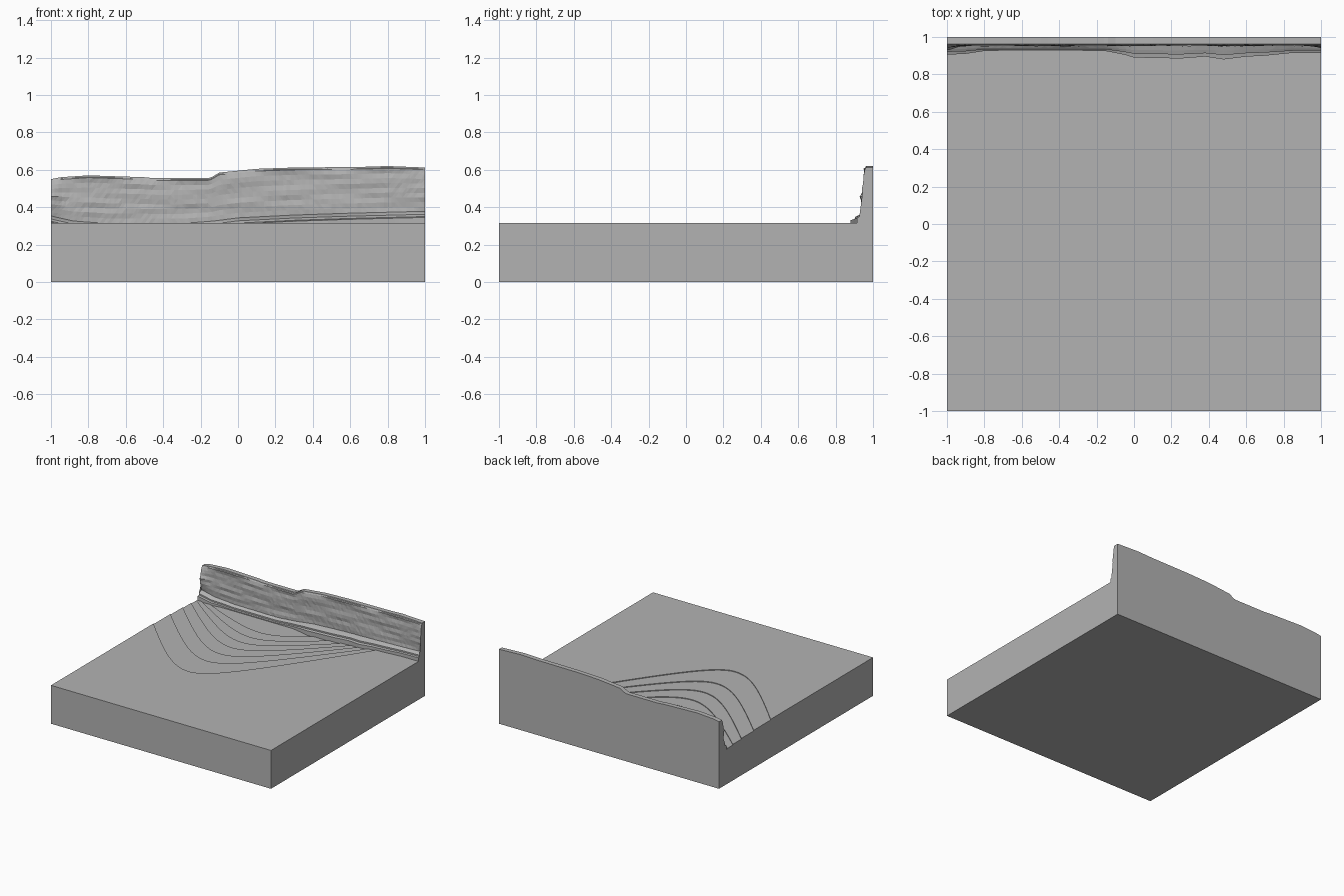
import bpy, bmesh, math, random

random.seed(4)
cube = bpy.data.objects.get("Cube")
if cube:
    bpy.data.objects.remove(cube, do_unlink=True)

stone = bpy.data.materials.new("stone_grey")
stone.use_nodes = True
GREY = (0.45, 0.45, 0.45, 1)
stone.diffuse_color = GREY
stone.node_tree.nodes["Principled BSDF"].inputs["Base Color"].default_value = GREY

GROUND = 0.315


def finish(name, bm):
    bmesh.ops.recalc_face_normals(bm, faces=bm.faces[:])
    mesh = bpy.data.meshes.new(name)
    bm.to_mesh(mesh)
    bm.free()
    mesh.materials.append(stone)
    obj = bpy.data.objects.new(name, mesh)
    bpy.context.collection.objects.link(obj)
    return obj


def prism(name, outline, z0, z1):
    bm = bmesh.new()
    face = bm.faces.new([bm.verts.new((x, y, z0)) for x, y in outline])
    side = bmesh.ops.extrude_face_region(bm, geom=[face])
    verts = [g for g in side["geom"] if isinstance(g, bmesh.types.BMVert)]
    bmesh.ops.translate(bm, verts=verts, vec=(0, 0, z1 - z0))
    return finish(name, bm)


def combine(target, other, operation):
    """Apply a boolean and remove the helper."""
    mod = target.modifiers.new("combine", "BOOLEAN")
    mod.object, mod.operation, mod.solver = other, operation, "EXACT"
    bpy.context.view_layer.objects.active = target
    bpy.ops.object.modifier_apply(modifier=mod.name)
    bpy.data.objects.remove(other, do_unlink=True)


def lerp(points, x):
    for (x0, a), (x1, b) in zip(points, points[1:]):
        if x <= x1:
            return a + (b - a) * (x - x0) / (x1 - x0)
    return points[-1][1]


# Ground slab
terrain = prism("terrain", [(-1, -1), (1, -1), (1, 1), (-1, 1)], 0, GROUND)

# Shallow terraces stepping down to the back: edge y, lowest y, end x
LEVELS = [(.33, -.21, .66), (.55, .03, .6), (.71, .2, .53), (.82, .35, .46),
          (.89, .48, .38), (.93, .6, .28), (.96, .72, .15)]
MID, ROUND = -0.3, 0.25


def bend(d):
    return math.sqrt(d * d + ROUND * ROUND) - ROUND


for i, (start, low, end) in enumerate(LEVELS):
    left = (start - low) / bend(-1 - MID)
    right = (0.95 - low) / bend(end - MID)
    outline = []
    for n in range(61):
        x = -1.05 + (end + 0.04 + 1.05) * n / 60
        k = left if x < MID else right
        outline.append((x, min(low + k * bend(x - MID), 1.04)))
    outline += [(end + 0.04, 1.1), (-1.05, 1.1)]
    cutter = prism("terrace_cutter", outline, GROUND - 0.006 * (i + 1), 0.5)
    combine(terrain, cutter, "DIFFERENCE")

# Rocky bank along the back: top height, foot position and foot height
TOP = [(-1, .55), (-.95, .56), (-.8, .57), (-.5, .56), (-.45, .555), (-.15, .555),
       (-.1, .585), (0, .595), (.1, .605), (.3, .612), (.65, .615), (.8, .62), (1, .612)]
FOOT = [(-1, .905), (-.9, .91), (-.8, .925), (-.15, .925), (-.05, .905), (0, .89),
        (.25, .885), (.38, .895), (.48, .88), (.6, .895), (.7, .9), (.85, .915), (1, .915)]
LEDGE = [(-1, .345), (-.88, .318), (-.7, .305), (-.3, .305), (-.13, .318), (0, .335),
         (.3, .35), (.6, .36), (1, .37)]
STATIONS, STRATA = 100, 10
waves = [(random.uniform(4, 14), random.uniform(0, 6)) for _ in range(STRATA)]

bm = bmesh.new()
rings = []
for n in range(STATIONS + 1):
    x = -1 + 2 * n / STATIONS
    top, foot, ledge = lerp(TOP, x), lerp(FOOT, x), lerp(LEDGE, x)
    step = (0.95 - foot) / 3
    section = [(1, .2), (foot, .2), (foot, ledge - .025), (foot + step, ledge - .02),
               (foot + step, ledge - .008), (foot + 2 * step, ledge)]
    # Layered rock face, swelling at both ends
    swell = .022 * math.exp(-((x + 1) / .05) ** 2) + .01 * math.exp(-((x - 1) / .03) ** 2)
    for s, (freq, phase) in enumerate(waves):
        t = s / (STRATA - 1)
        rough = .003 * math.sin(freq * x + phase) + random.uniform(-.0012, .0012)
        y = .954 + rough - swell * math.sin(math.pi * t) ** 2
        section.append((min(y, .959), ledge + .008 + (top - .02 - ledge) * t))
    section += [(.96, top - .008), (.962, top), (1, top)]
    rings.append([bm.verts.new((x, y, z)) for y, z in section])
count = len(rings[0])
for a, b in zip(rings, rings[1:]):
    for j in range(count):
        k = (j + 1) % count
        bm.faces.new((a[j], a[k], b[k], b[j]))
bm.faces.new(rings[0])
bm.faces.new(rings[-1])
bmesh.ops.triangulate(bm, faces=bm.faces[:])
combine(terrain, finish("rocky_bank", bm), "UNION")
terrain.name = "terraced_ground_with_bank"
